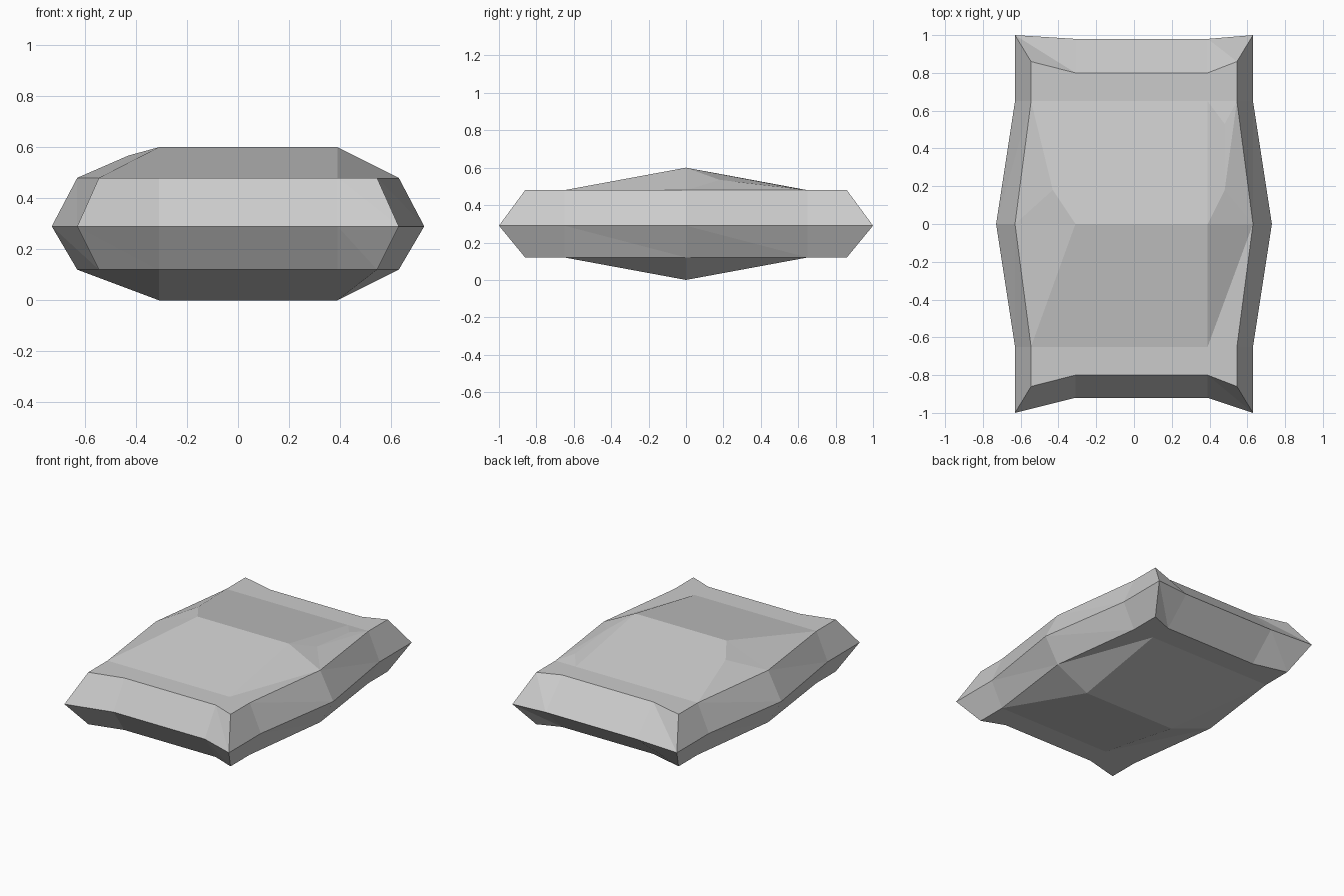
import bpy
import bmesh

cube = bpy.data.objects.get("Cube")
if cube:
    bpy.data.objects.remove(cube, do_unlink=True)

# Single pale stone colour
stone = bpy.data.materials.new("pale_grey")
stone.use_nodes = True
stone.diffuse_color = (0.6, 0.6, 0.6, 1)
stone.node_tree.nodes["Principled BSDF"].inputs["Base Color"].default_value = (0.6, 0.6, 0.6, 1)

# Key stations shared by the rings and the caps
LEFT, RIGHT = -0.31, 0.39
SHOULDER = 0.65
RING_NAMES = "abcdefghijklmn"


def outline(half_width, waist, corner, front, back):
    """Counter-clockwise outline, starting at the front corner on the -x side."""
    w = half_width
    return [(-w, -corner), (LEFT, -front), (RIGHT, -front), (w, -corner),
            (w, -SHOULDER), (waist, 0), (w, SHOULDER), (w, corner),
            (RIGHT, back), (LEFT, back), (-w, corner),
            (-w, SHOULDER), (-waist, 0), (-w, -SHOULDER)]


bm = bmesh.new()


def add_ring(points, height):
    return {name: bm.verts.new((x, y, height)) for name, (x, y) in zip(RING_NAMES, points)}


def add_ridge(verts, rim, peak):
    """Inner cap points: front pair, raised middle pair, back pair."""
    rows = (("AB", -SHOULDER, rim), ("CD", 0, peak), ("EF", SHOULDER, rim))
    for names, y, z in rows:
        for name, x in zip(names, (LEFT, RIGHT)):
            verts[name] = bm.verts.new((x, y, z))


def add_faces(verts, faces):
    for face in faces.split():
        bm.faces.new([verts[name] for name in face])


# Upper, widest and lower outlines
inner = outline(0.545, 0.63, 0.86, 0.8, 0.8)
top = add_ring(inner, 0.48)
middle = add_ring(outline(0.63, 0.73, 1.0, 0.92, 0.98), 0.29)
bottom = add_ring(inner, 0.12)

# Bevelled side bands, split into triangles
for here, after in zip(RING_NAMES, RING_NAMES[1:] + RING_NAMES[0]):
    for tri in ((middle[here], middle[after], top[here]),
                (middle[after], top[after], top[here]),
                (middle[here], bottom[after], middle[after]),
                (middle[here], bottom[here], bottom[after])):
        bm.faces.new(tri)

# Upper cap with a raised ridge and chipped back shoulders
add_ridge(top, 0.48, 0.6)
for name, place in (("P", (-0.43, 0.18, 0.567)), ("Q", (-0.43, 0.53, 0.502)),
                    ("R", (0.48, 0.18, 0.535)), ("S", (0.48, 0.53, 0.5))):
    top[name] = bm.verts.new(place)
add_faces(top, "abcdeBAn nAC nCm ABDC Bef BfD CDFE "
               "mCP mPl PCEQ lPQ lQE DfR fgR DRSF gSR gFS lEFghijk")

# Lower cap with a matching ridge
add_ridge(bottom, 0.12, 0)
add_faces(bottom, "abcdeBAn nAm mAC ABDC BeD efD CDFE DfF fgF CEl mCl lEFghijk")

bmesh.ops.recalc_face_normals(bm, faces=bm.faces)
mesh = bpy.data.meshes.new("faceted_slab")
bm.to_mesh(mesh)
bm.free()
mesh.materials.append(stone)
slab = bpy.data.objects.new("faceted_slab", mesh)
bpy.context.collection.objects.link(slab)
